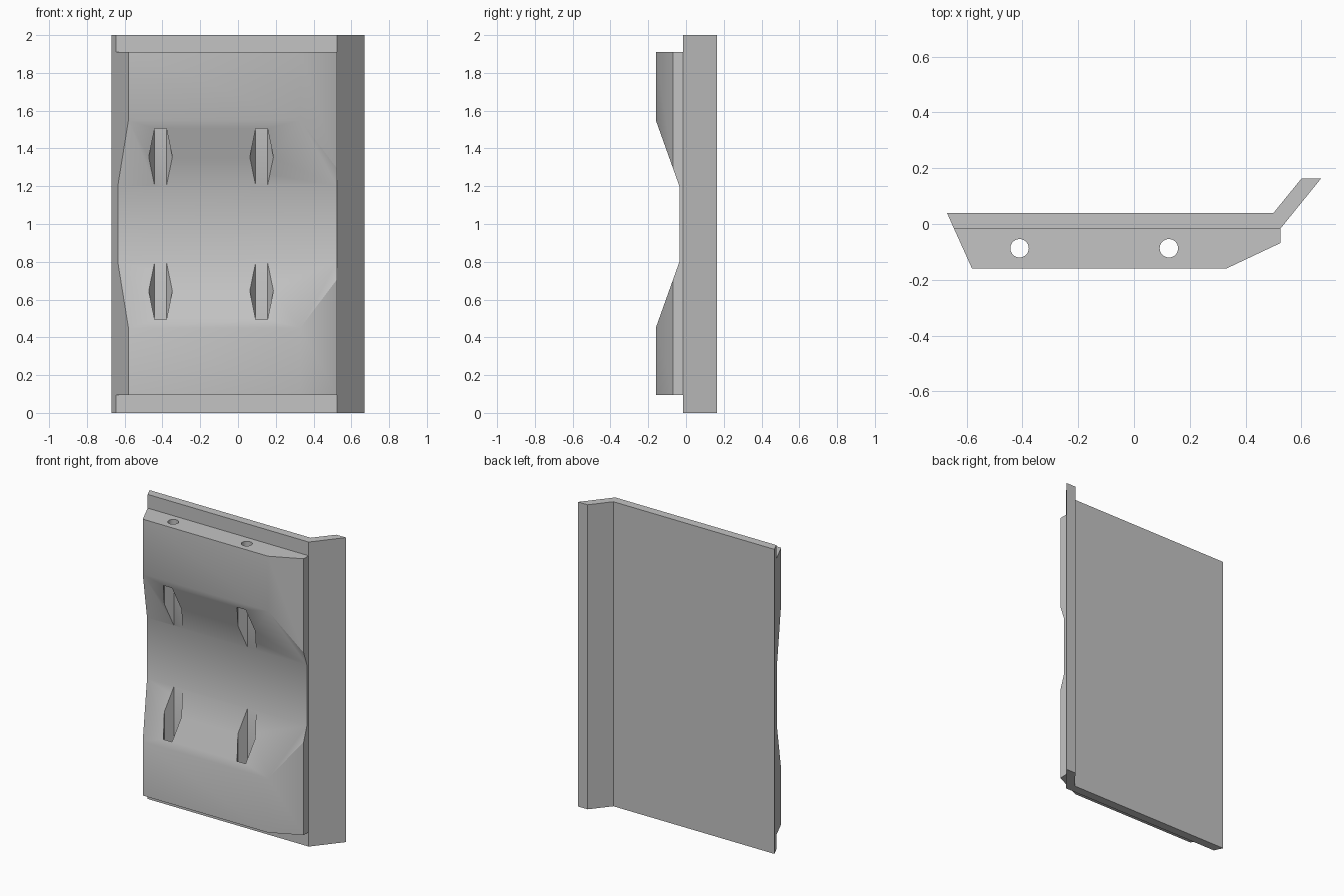
import bpy
import bmesh
import math

cube = bpy.data.objects.get("Cube")
if cube:
    bpy.data.objects.remove(cube)

GREY = (0.55, 0.55, 0.55, 1.0)
metal = bpy.data.materials.new("plain_grey")
metal.use_nodes = True
metal.diffuse_color = GREY
metal.node_tree.nodes["Principled BSDF"].inputs["Base Color"].default_value = GREY


def extrude(name, outline, direction):
    """Closed solid made by sweeping a flat outline along a direction."""
    bm = bmesh.new()
    face = bm.faces.new([bm.verts.new(p) for p in outline])
    swept = bmesh.ops.extrude_face_region(bm, geom=[face])["geom"]
    verts = [g for g in swept if isinstance(g, bmesh.types.BMVert)]
    bmesh.ops.translate(bm, verts=verts, vec=direction)
    bmesh.ops.recalc_face_normals(bm, faces=bm.faces)
    mesh = bpy.data.meshes.new(name)
    bm.to_mesh(mesh)
    bm.free()
    mesh.materials.append(metal)
    obj = bpy.data.objects.new(name, mesh)
    bpy.context.collection.objects.link(obj)
    return obj


def upright(name, profile, bottom, top):
    return extrude(name, [(x, y, bottom) for x, y in profile], (0, 0, top - bottom))


def ring(x, y, radius, sides):
    steps = [2 * math.pi * i / sides for i in range(sides)]
    return [(x + radius * math.cos(a), y + radius * math.sin(a)) for a in steps]


def select(obj):
    bpy.ops.object.select_all(action="DESELECT")
    obj.select_set(True)
    bpy.context.view_layer.objects.active = obj


def cut(target, cutter):
    cutter.hide_render = True
    mod = target.modifiers.new("cut", "BOOLEAN")
    mod.operation = "DIFFERENCE"
    mod.solver = "EXACT"
    mod.object = cutter
    select(target)
    bpy.ops.object.modifier_apply(modifier=mod.name)
    bpy.data.objects.remove(cutter)


# Back plate with its angled side flange
plate = upright("back_plate", [
    (-0.67, 0.04), (0.50, 0.04), (0.60, 0.163), (0.67, 0.163),
    (0.525, -0.016), (-0.645, -0.016)], 0, 2)

# Thick front block with bevelled sides
block = upright("front_block", [
    (-0.645, -0.016), (0.525, -0.016), (0.525, -0.068),
    (0.33, -0.16), (-0.58, -0.16)], 0.095, 1.91)

# Wide groove across the middle; its slopes run on past the front face
slope = (0.16 - 0.035) / 0.35
front = -0.26
reach = 0.2 + (-0.035 - front) / slope
cut(block, extrude("groove_cutter", [
    (-1, -0.035, 0.8), (-1, -0.035, 1.2),
    (-1, front, 1 + reach), (-1, front, 1 - reach)], (2, 0, 0)))

# Hexagonal pockets in both slopes, and round holes running through
for x in (-0.41, 0.125):
    cut(block, upright("pocket_cutter", ring(x, -0.09, 0.0625, 6), 0.4, 1.6))
    cut(block, upright("hole_cutter", ring(x, -0.087, 0.033, 32), -0.1, 2.1))

# Soft shading over the shallow bends, crisp edges elsewhere
for obj in (plate, block):
    select(obj)
    bpy.ops.object.shade_smooth_by_angle(angle=math.radians(30))
